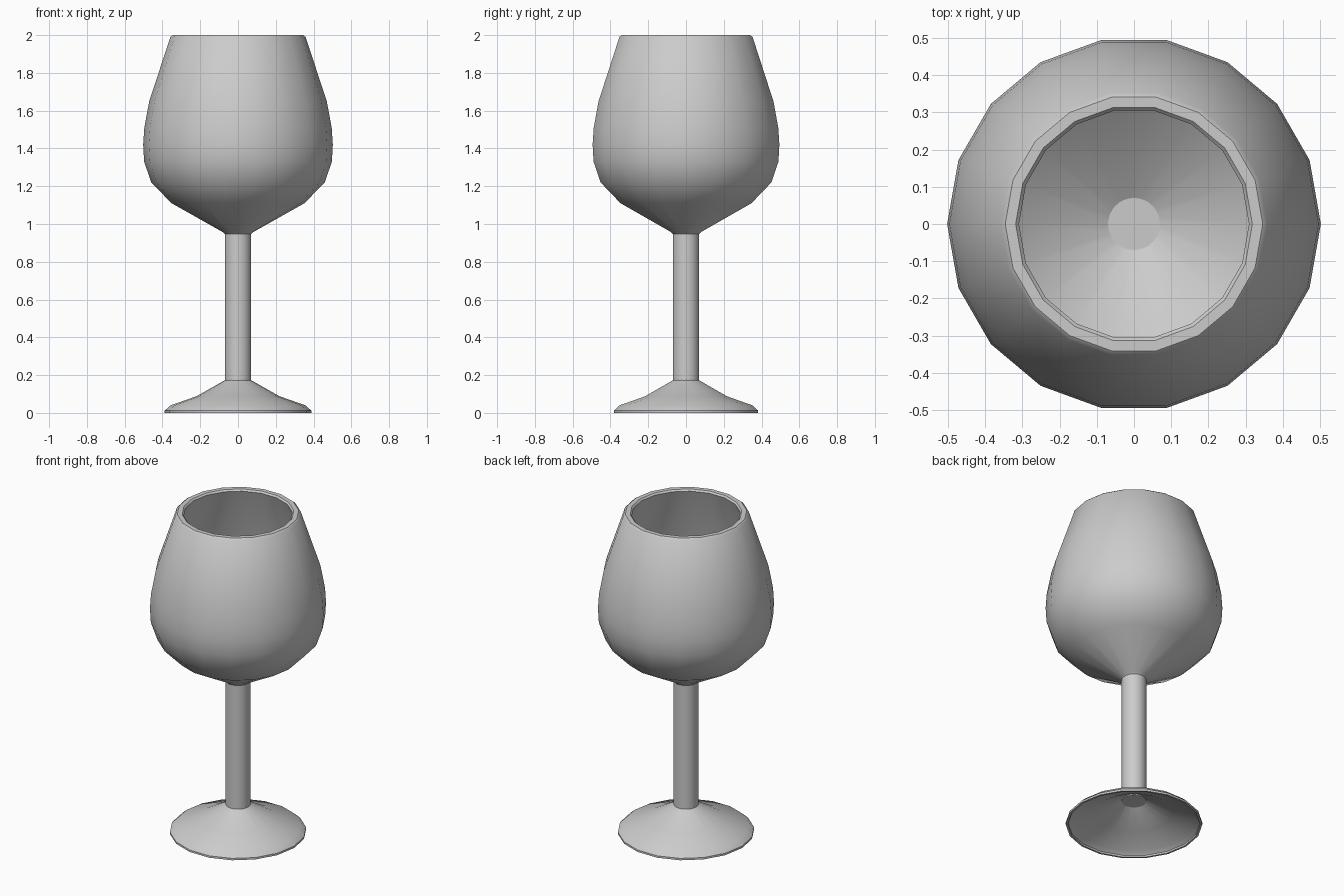
import bpy, bmesh
from math import cos, sin, tau, radians

if "Cube" in bpy.data.objects:
    bpy.data.objects.remove(bpy.data.objects["Cube"])


def finish(obj):
    bpy.ops.object.select_all(action='DESELECT')
    obj.select_set(True)
    bpy.context.view_layer.objects.active = obj
    bpy.ops.object.shade_smooth_by_angle(angle=radians(40))


def lathe(name, profile, sides, closed=True):
    """Revolve an (r, z) profile; closed makes a ring, otherwise ends are capped."""
    bm = bmesh.new()
    rings = [[bm.verts.new((r * cos(tau * i / sides), r * sin(tau * i / sides), z))
              for i in range(sides)] for r, z in profile]
    pairs = list(zip(rings, rings[1:]))
    if closed:
        pairs.append((rings[-1], rings[0]))
    else:
        bm.faces.new(rings[0][::-1])
        bm.faces.new(rings[-1])
    for a, b in pairs:
        for i in range(sides):
            j = (i + 1) % sides
            bm.faces.new((a[i], a[j], b[j], b[i]))
    bmesh.ops.recalc_face_normals(bm, faces=bm.faces)
    mesh = bpy.data.meshes.new(name)
    bm.to_mesh(mesh)
    bm.free()
    obj = bpy.data.objects.new(name, mesh)
    bpy.context.collection.objects.link(obj)
    finish(obj)
    return obj


# Bowl: outer wall upward, over the bevelled rim, then inner wall down
lathe("bowl", [
    (0.068, 0.945), (0.08, 0.957), (0.352, 1.11), (0.459, 1.22), (0.497, 1.33),
    (0.502, 1.42), (0.496, 1.51), (0.47, 1.65), (0.358, 1.99),
    (0.346, 2.0), (0.318, 2.0), (0.309, 1.99),
    (0.429, 1.64), (0.454, 1.50), (0.46, 1.42), (0.456, 1.34),
    (0.424, 1.245), (0.33, 1.145), (0.06, 0.99)], 18)

# Foot: thin flared shell, hollow underneath
lathe("foot", [
    (0.068, 0.174), (0.22, 0.088), (0.357, 0.04), (0.388, 0.012), (0.388, 0.0),
    (0.376, 0.0), (0.374, 0.010), (0.350, 0.029), (0.216, 0.076), (0.066, 0.160)], 18)

# Stem: runs from just under the foot to the bowl floor
lathe("stem", [(0.07, 0.152), (0.07, 0.996)], 32, closed=False)
